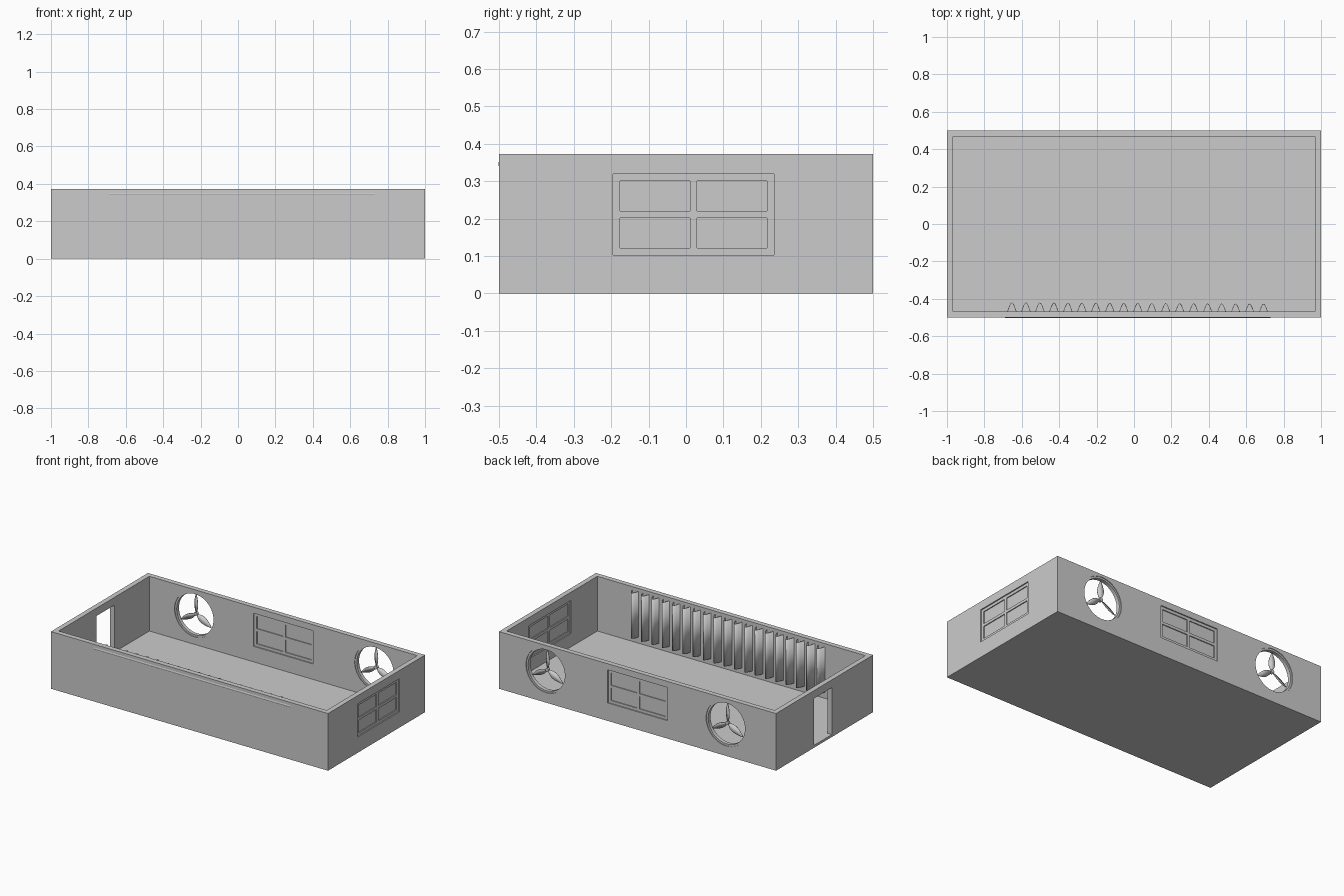
import bpy, bmesh, math
from mathutils import Matrix, Vector

if "Cube" in bpy.data.objects:
    bpy.data.objects.remove(bpy.data.objects["Cube"], do_unlink=True)

grey = bpy.data.materials.new("light_grey")
grey.use_nodes = True
grey.diffuse_color = (0.6, 0.6, 0.6, 1)
grey.node_tree.nodes["Principled BSDF"].inputs["Base Color"].default_value = grey.diffuse_color

HEIGHT, WALL, FLOOR = 0.373, 0.033, 0.016
BACK = 0.5 - WALL / 2          # middle of the back wall
SIDE = 1 - WALL / 2            # middle of the side walls


def make(name, bm):
    bmesh.ops.recalc_face_normals(bm, faces=bm.faces)
    mesh = bpy.data.meshes.new(name)
    bm.to_mesh(mesh)
    bm.free()
    mesh.materials.append(grey)
    ob = bpy.data.objects.new(name, mesh)
    bpy.context.collection.objects.link(ob)
    return ob


def add_box(bm, centre, size):
    m = Matrix.Translation(centre) @ Matrix.Diagonal((*size, 1))
    bmesh.ops.create_cube(bm, size=1, matrix=m)


def box(name, centre, size):
    bm = bmesh.new()
    add_box(bm, centre, size)
    return make(name, bm)


def cylinder(name, centre, radius, length, axis, sides=48):
    bm = bmesh.new()
    m = Matrix.Translation(centre) @ Matrix.Rotation(math.pi / 2, 4, axis)
    bmesh.ops.create_cone(bm, cap_ends=True, segments=sides, radius1=radius,
                          radius2=radius, depth=length, matrix=m)
    return make(name, bm)


def activate(ob):
    bpy.ops.object.select_all(action='DESELECT')
    ob.select_set(True)
    bpy.context.view_layer.objects.active = ob


def smooth(ob):
    activate(ob)
    bpy.ops.object.shade_smooth_by_angle(angle=math.radians(35))


def cut(ob, cutter):
    cutter.hide_render = True
    mod = ob.modifiers.new("opening", 'BOOLEAN')
    mod.operation, mod.solver, mod.object = 'DIFFERENCE', 'EXACT', cutter
    activate(ob)
    bpy.ops.object.modifier_apply(modifier=mod.name)
    bpy.data.objects.remove(cutter, do_unlink=True)


# Open room shell with its window, door and fan openings
WIN_W, WIN_H = 0.43, 0.216
BACK_WIN = Vector((0, BACK, 0.225))
SIDE_WIN = Vector((SIDE, 0.02, 0.211))
FANS = {"left": 0.66, "right": -0.64}
FAN_Z, FAN_R = 0.21, 0.145

room = box("room_shell", (0, 0, HEIGHT / 2), (2, 1, HEIGHT))
cut(room, box("inside", (0, 0, FLOOR + 0.5), (2 - 2 * WALL, 1 - 2 * WALL, 1)))
cut(room, box("back_opening", BACK_WIN, (WIN_W, 0.1, WIN_H)))
cut(room, box("side_opening", SIDE_WIN, (0.1, WIN_W, WIN_H)))
cut(room, box("doorway", (-SIDE, 0.016, (FLOOR + 0.322) / 2), (0.1, 0.185, 0.322 - FLOOR)))
for x in FANS.values():
    cut(room, cylinder("fan_opening", (x, BACK, FAN_Z), FAN_R, 0.1, 'X'))
smooth(room)


# Four-pane windows, set back in the wall
def window(name, centre, turn):
    rail, deep = 0.018, 0.018
    frame = bmesh.new()
    for s in (-1, 0, 1):
        add_box(frame, (s * (WIN_W - rail) / 2, 0, 0), (rail, deep, WIN_H))
        add_box(frame, (0, 0, s * (WIN_H - rail) / 2), (WIN_W, deep, rail))
    pane = bmesh.new()
    add_box(pane, (0, 0, 0), (WIN_W, deep / 3, WIN_H))
    for part, bm in (("frame", frame), ("panes", pane)):
        ob = make(f"{name}_{part}", bm)
        ob.location = centre
        ob.rotation_euler.z = turn


window("back_window", BACK_WIN, 0)
window("side_window", SIDE_WIN, math.pi / 2)


# Fans: a ring, a hub and three pitched leaf-shaped blades
def fan_ring(name, x):
    bm = bmesh.new()
    n = 48
    section = [(FAN_R, -0.012), (FAN_R, 0.012), (FAN_R - 0.012, 0.012), (FAN_R - 0.012, -0.012)]
    loops = [[bm.verts.new((x + r * math.cos(a), BACK + d, FAN_Z + r * math.sin(a)))
              for r, d in section] for a in (math.tau * i / n for i in range(n))]
    for i in range(n):
        a, b = loops[i], loops[(i + 1) % n]
        for j in range(4):
            k = (j + 1) % 4
            bm.faces.new((a[j], a[k], b[k], b[j]))
    smooth(make(name, bm))


def fan_blades(name, x):
    bm = bmesh.new()
    steps = 10
    for k in range(3):
        spin = Matrix.Translation((x, BACK, FAN_Z)) @ Matrix.Rotation(
            math.radians(30 + 120 * k), 4, 'Y')
        rows = []
        for i in range(steps + 1):
            t = i / steps
            half = 0.003 + 0.017 * math.sin(math.pi * t ** 0.8)
            pitch = math.radians(30 - 12 * t)
            across = Vector((0, math.sin(pitch), math.cos(pitch))) * half
            along = Vector((0.008 + 0.117 * t, 0, 0))
            rows.append([bm.verts.new(spin @ (along + s * across)) for s in (-1, 1)])
        for a, b in zip(rows, rows[1:]):
            bm.faces.new((a[0], a[1], b[1], b[0]))
    ob = make(name, bm)
    mod = ob.modifiers.new("thickness", 'SOLIDIFY')
    mod.thickness, mod.offset = 0.003, 0
    smooth(ob)


for side, x in FANS.items():
    fan_ring(f"{side}_fan_ring", x)
    fan_blades(f"{side}_fan_blades", x)
    smooth(cylinder(f"{side}_fan_hub", (x, BACK, FAN_Z), 0.012, 0.018, 'X', 24))

# Curtain in soft waves along the front wall
bm = bmesh.new()
X0, X1, WAVES, PER = -0.69, 0.73, 19, 12
strips = []
for i in range(WAVES * PER + 1):
    x = X0 + (X1 - X0) * i / (WAVES * PER)
    y = -0.458 - 0.005 * x - 0.034 * math.cos(math.tau * i / PER)
    strips.append([bm.verts.new((x, y, z)) for z in (0.055, 0.352)])
for a, b in zip(strips, strips[1:]):
    bm.faces.new((a[0], b[0], b[1], a[1]))
curtain = make("curtain", bm)
mod = curtain.modifiers.new("thickness", 'SOLIDIFY')
mod.thickness, mod.offset = 0.003, 0
smooth(curtain)

# Curtain rod let into the front wall, just breaking its outer face
rod = cylinder("curtain_rod", ((X0 + X1) / 2, -0.4905, 0.346), 0.0115, X1 - X0, 'Y', 24)
smooth(rod)
